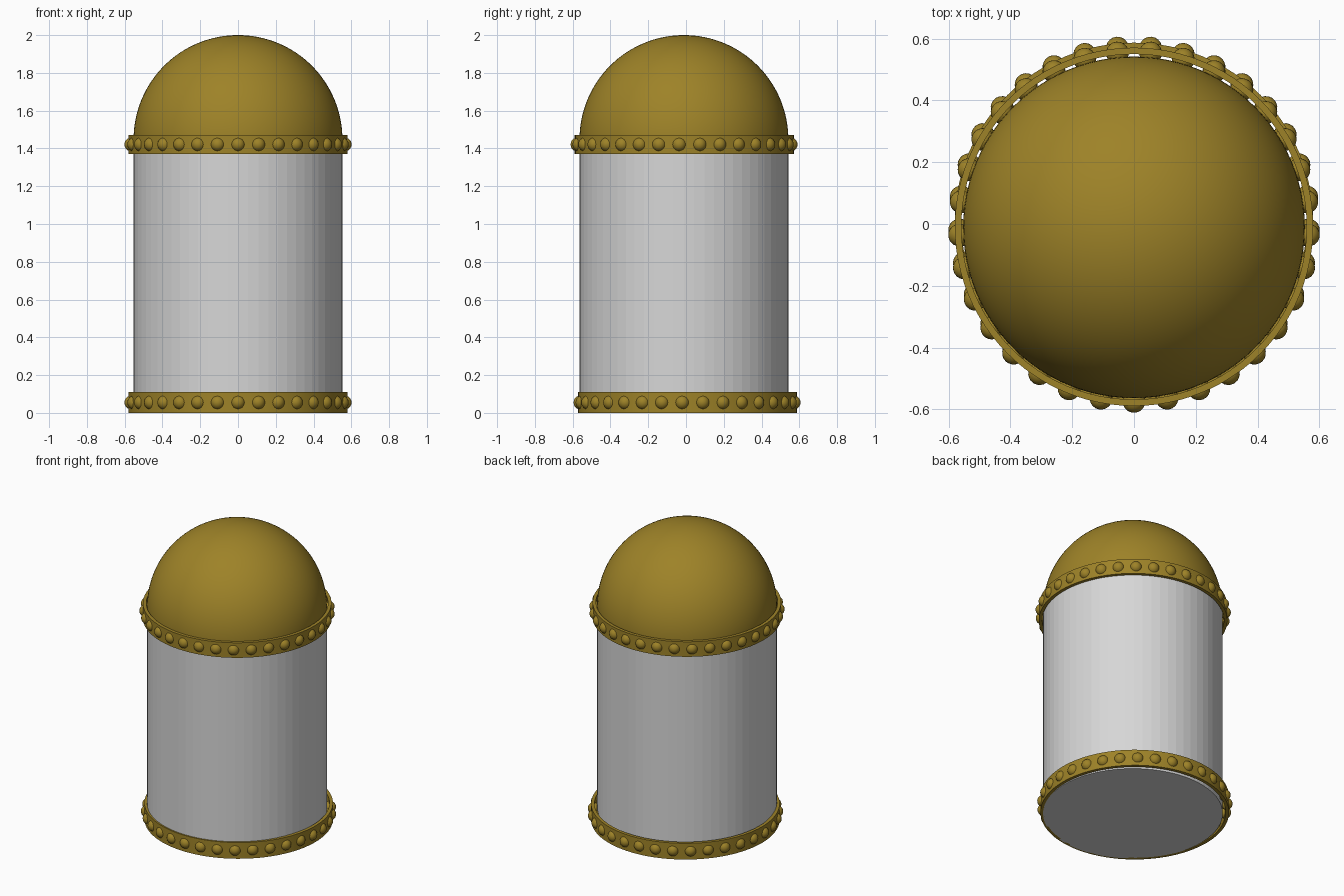
import bpy, bmesh, math
from mathutils import Matrix, Vector

cube = bpy.data.objects.get("Cube")
if cube:
    bpy.data.objects.remove(cube, do_unlink=True)


def make_material(name, rgb):
    mat = bpy.data.materials.new(name)
    mat.use_nodes = True
    mat.diffuse_color = (*rgb, 1)
    mat.node_tree.nodes["Principled BSDF"].inputs["Base Color"].default_value = (*rgb, 1)
    return mat


gold = make_material("antique gold", (0.34, 0.225, 0.021))
grey = make_material("light grey", (0.68, 0.68, 0.68))


def finish(name, bm, mat, smooth_angle=None):
    bmesh.ops.recalc_face_normals(bm, faces=bm.faces)
    mesh = bpy.data.meshes.new(name)
    bm.to_mesh(mesh)
    bm.free()
    mesh.materials.append(mat)
    obj = bpy.data.objects.new(name, mesh)
    bpy.context.collection.objects.link(obj)
    if smooth_angle:
        bpy.ops.object.select_all(action="DESELECT")
        obj.select_set(True)
        bpy.context.view_layer.objects.active = obj
        bpy.ops.object.shade_smooth_by_angle(angle=math.radians(smooth_angle))
    return obj


def lathe(name, profile, steps, y, mat, smooth_angle=None, closed=False):
    """Spin an (r, z) profile around a vertical axis at the given y."""
    bm = bmesh.new()
    verts = [bm.verts.new((r, 0, z)) for r, z in profile]
    edges = [bm.edges.new(pair) for pair in zip(verts, verts[1:])]
    if closed:
        edges.append(bm.edges.new((verts[-1], verts[0])))
    bmesh.ops.spin(bm, geom=verts + edges, cent=(0, 0, 0), axis=(0, 0, 1),
                   angle=math.tau, steps=steps)
    bmesh.ops.remove_doubles(bm, verts=bm.verts, dist=0.0001)
    bmesh.ops.translate(bm, verts=bm.verts, vec=(0, y, 0))
    return finish(name, bm, mat, smooth_angle)


BODY_R, BODY_Y = 0.553, -0.011
DOME_Z = 2 - BODY_R
RING_IN, RING_OUT = 0.559, 0.58
BEAD_COUNT, BEAD_R, BEAD_ORBIT = 33, 0.037, 0.565

# Cylindrical body
lathe("body", [(0, 0), (BODY_R, 0), (BODY_R, DOME_Z), (0, DOME_Z)],
      64, BODY_Y, grey)

# Hemispherical dome
arc = [i / 32 * math.pi / 2 for i in range(33)]
lathe("dome", [(BODY_R * math.cos(a), DOME_Z + BODY_R * math.sin(a)) for a in arc],
      96, BODY_Y, gold, 30)


# Collar: an open band with a row of beads around it
def collar(prefix, bottom, top, y):
    section = [(RING_IN, bottom), (RING_OUT, bottom), (RING_OUT, top), (RING_IN, top)]
    lathe(prefix + "_band", section, 96, y, gold, 30, closed=True)
    bm = bmesh.new()
    for i in range(BEAD_COUNT):
        turn = Matrix.Rotation(math.tau * i / BEAD_COUNT, 4, "Z")
        centre = turn @ Vector((0, -BEAD_ORBIT, 0)) + Vector((0, y, (bottom + top) / 2))
        bmesh.ops.create_uvsphere(bm, u_segments=20, v_segments=12, radius=BEAD_R,
                                  matrix=Matrix.Translation(centre) @ turn)
    finish(prefix + "_beads", bm, gold, 60)


collar("lower", 0, 0.11, 0.007)
collar("upper", 1.37, 1.472, -0.009)
